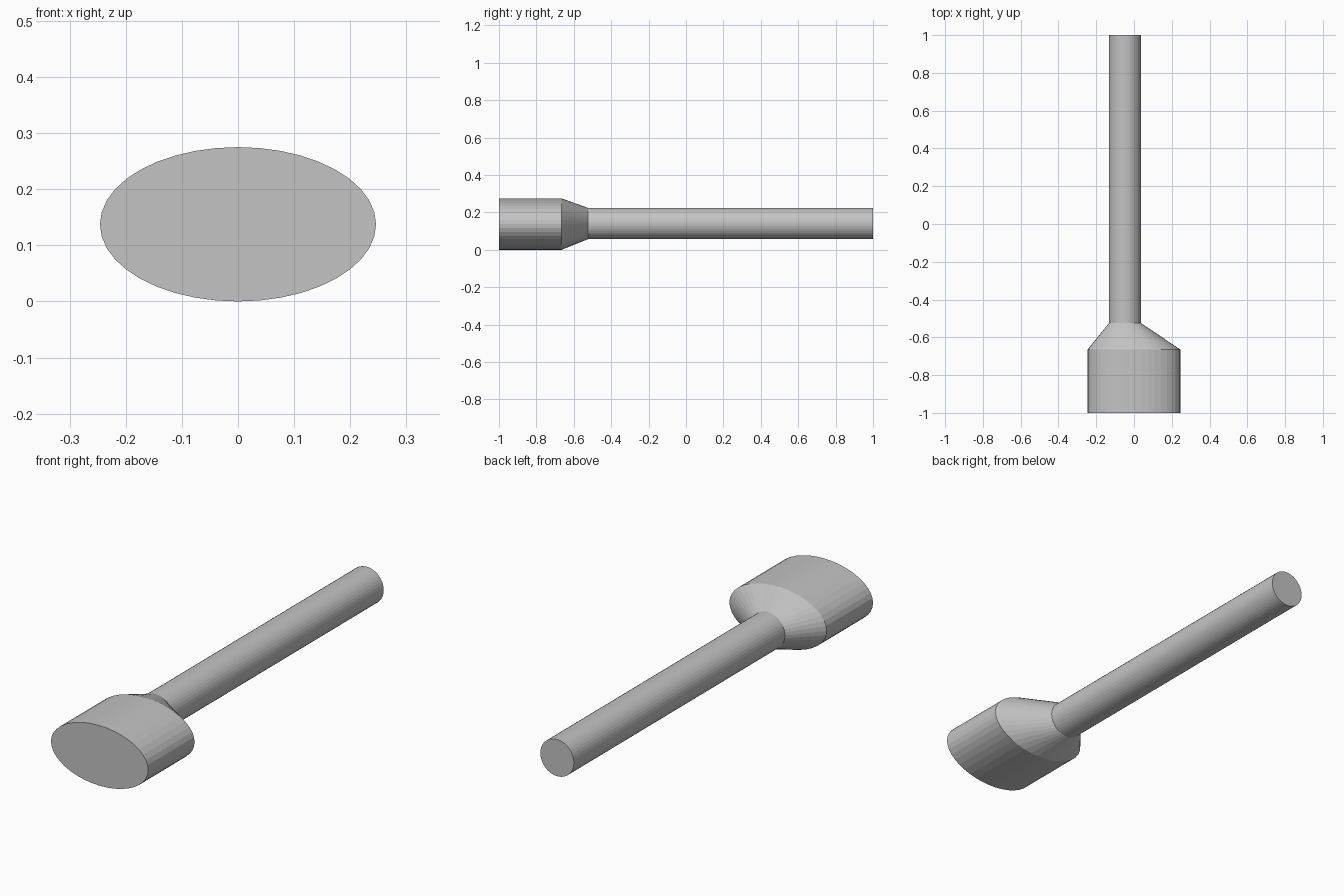
import bpy, bmesh, math

if "Cube" in bpy.data.objects:
    bpy.data.objects.remove(bpy.data.objects["Cube"])

SIDES = 40
grey = bpy.data.materials.new("grey")
grey.diffuse_color = (0.55, 0.55, 0.55, 1)
grey.use_nodes = True
grey.node_tree.nodes["Principled BSDF"].inputs["Base Color"].default_value = grey.diffuse_color

# Cross-sections along y: (y, centre x, centre z, half width, half height)
sections = [
    (-1.0, 0.0, 0.1375, 0.246, 0.1375),       # oval front end
    (-0.665, 0.0, 0.1375, 0.246, 0.1375),     # end of the oval body
    (-0.525, -0.048, 0.1405, 0.085, 0.084),   # neck meets the pipe
    (1.0, -0.048, 0.1405, 0.085, 0.084),      # pipe end
]

# Lofted nozzle: oval body, tapering neck and off-centre pipe
bm = bmesh.new()
rings = []
for y, cx, cz, rx, rz in sections:
    rings.append([bm.verts.new((cx + rx * math.cos(2 * math.pi * i / SIDES), y,
                                cz + rz * math.sin(2 * math.pi * i / SIDES)))
                  for i in range(SIDES)])
for a, b in zip(rings, rings[1:]):
    for i in range(SIDES):
        j = (i + 1) % SIDES
        bm.faces.new((a[i], a[j], b[j], b[i]))
bm.faces.new(rings[0])
bm.faces.new(rings[-1])
bmesh.ops.recalc_face_normals(bm, faces=bm.faces[:])

mesh = bpy.data.meshes.new("oval_nozzle")
bm.to_mesh(mesh)
bm.free()
mesh.materials.append(grey)
nozzle = bpy.data.objects.new("oval_nozzle", mesh)
bpy.context.collection.objects.link(nozzle)
